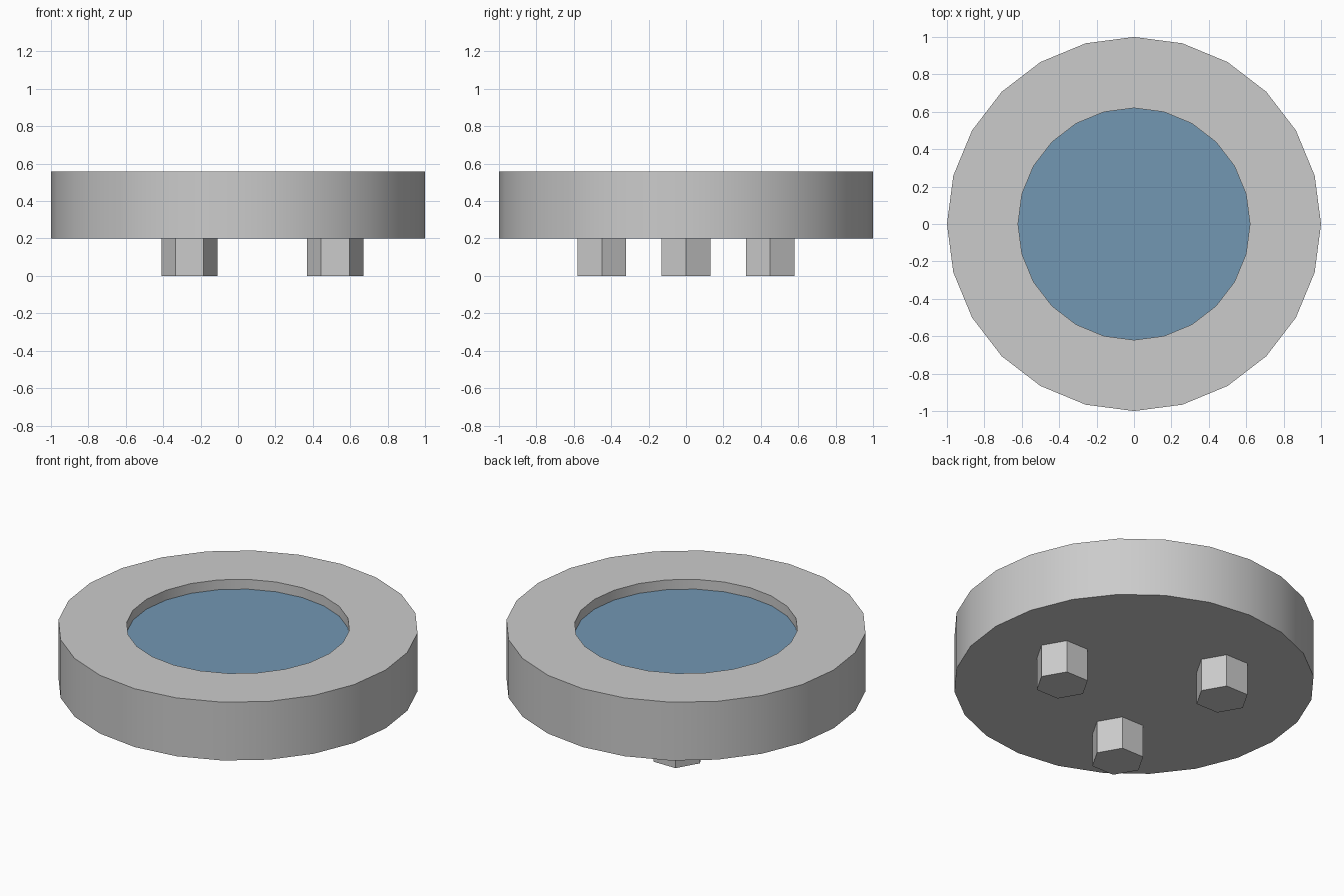
import bpy
import bmesh
from math import cos, sin, radians, tau

if "Cube" in bpy.data.objects:
    bpy.data.objects.remove(bpy.data.objects["Cube"])

SIDES = 24
BASE, TOP, GLASS = 0.20, 0.557, 0.497


def lathe(name, profile, sides):
    """Spin an open (radius, z) profile around z and cap both ends."""
    bm = bmesh.new()
    rings = [[bm.verts.new((r * cos(tau * i / sides), r * sin(tau * i / sides), z))
              for i in range(sides)] for r, z in profile]
    for lower, upper in zip(rings, rings[1:]):
        for i in range(sides):
            j = (i + 1) % sides
            bm.faces.new((lower[i], lower[j], upper[j], upper[i]))
    bm.faces.new(rings[0][::-1])
    bm.faces.new(rings[-1])
    bmesh.ops.recalc_face_normals(bm, faces=bm.faces[:])
    mesh = bpy.data.meshes.new(name)
    bm.to_mesh(mesh)
    bm.free()
    obj = bpy.data.objects.new(name, mesh)
    bpy.context.collection.objects.link(obj)
    return obj


def smooth(obj):
    bpy.ops.object.select_all(action='DESELECT')
    obj.select_set(True)
    bpy.context.view_layer.objects.active = obj
    bpy.ops.object.shade_smooth_by_angle(angle=radians(30))


# Round housing with a shallow recess in the top
housing = lathe("housing", [(1, BASE), (1, TOP), (0.62, TOP), (0.62, GLASS - 0.02)], SIDES)
smooth(housing)

# Blue disc set into the recess
disc = lathe("lens_disc", [(0.62, GLASS - 0.02), (0.62, GLASS)], SIDES)
blue = bpy.data.materials.new("blue")
blue.diffuse_color = (0.17, 0.31, 0.45, 1)
blue.use_nodes = True
blue.node_tree.nodes["Principled BSDF"].inputs["Base Color"].default_value = blue.diffuse_color
disc.data.materials.append(blue)

# Three hexagonal feet, all turned the same way
for k in range(3):
    foot = lathe(f"foot_{k + 1}", [(0.15, 0), (0.15, BASE)], 6)
    a = tau * k / 3
    foot.location = (0.52 * cos(a), 0.52 * sin(a), 0)
